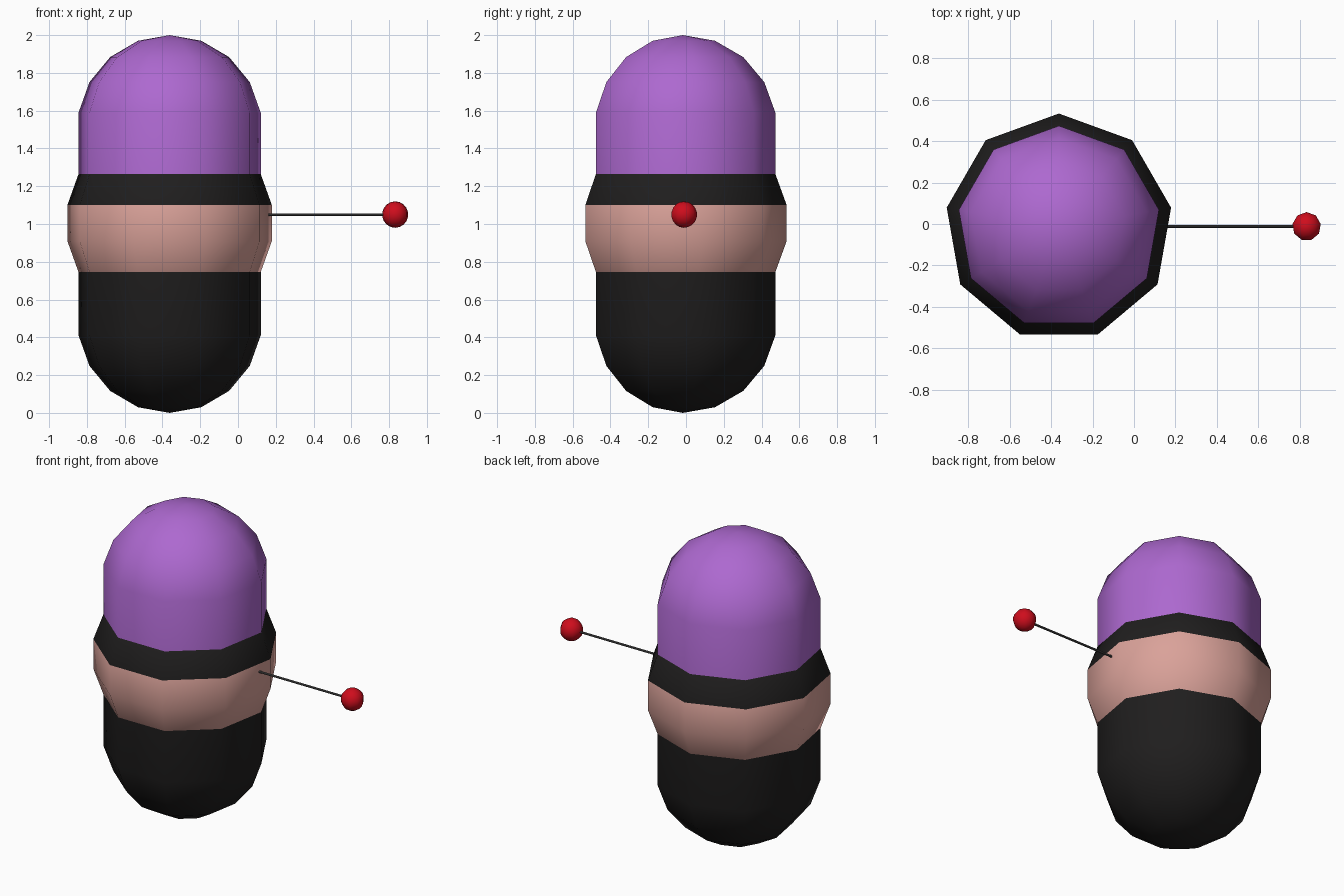
import bpy
from math import sin, cos, pi, radians

if "Cube" in bpy.data.objects:
    bpy.data.objects.remove(bpy.data.objects["Cube"])

SIDES = 9
CX, CY = -0.362, -0.0166


def material(name, rgb):
    m = bpy.data.materials.new(name)
    m.diffuse_color = (*rgb, 1)
    m.use_nodes = True
    m.node_tree.nodes["Principled BSDF"].inputs["Base Color"].default_value = m.diffuse_color
    return m


purple = material("purple", (0.42, 0.14, 0.63))
black = material("black", (0.014, 0.013, 0.013))
skin = material("skin", (0.70, 0.36, 0.32))
red = material("red", (0.62, 0.004, 0.012))
grey = material("dark_grey", (0.08, 0.08, 0.08))


def lathe(name, profile, centre, mats, pick=lambda z: 0):
    """Spin (radius, z) pairs, listed bottom to top, into a nine-sided smooth solid."""
    verts, rings, faces, idx = [], [], [], []
    for r, z in profile:
        ring = []
        for i in range(SIDES if r > 1e-6 else 1):
            a = pi / 2 + 2 * pi * i / SIDES
            ring.append(len(verts))
            verts.append((centre[0] + r * cos(a), centre[1] + r * sin(a), z))
        rings.append(ring)
    for k, (lo, hi) in enumerate(zip(rings, rings[1:])):
        zmid = (profile[k][1] + profile[k + 1][1]) / 2
        for i in range(SIDES):
            j = (i + 1) % SIDES
            quad = [lo[i % len(lo)], lo[j % len(lo)], hi[j % len(hi)], hi[i % len(hi)]]
            faces.append(list(dict.fromkeys(quad)))
            idx.append(pick(zmid))
    me = bpy.data.meshes.new(name)
    me.from_pydata(verts, [], faces)
    for m in mats:
        me.materials.append(m)
    for p, n in zip(me.polygons, idx):
        p.material_index = n
        p.use_smooth = True
    ob = bpy.data.objects.new(name, me)
    bpy.context.collection.objects.link(ob)
    return ob


def arc(radius, zc, lats):
    return [(radius * cos(radians(a)) if abs(a) < 90 else 0,
             zc + radius * sin(radians(a))) for a in lats]


LATS = [-90, -70, -50, -30, -10, 10, 30, 50, 70, 90]
R, MID = 0.4975, 1.0025
WAIST = R * cos(radians(10))

# lower and upper halves of the capsule body
lathe("lower_body", arc(R, R, LATS[:5]) + [(WAIST, MID)], (CX, CY), [black])
lathe("cap", [(WAIST, MID)] + arc(R, 2 - R, LATS[5:]), (CX, CY), [purple])

# wider ball showing as a face with a dark band above it
lathe("face_and_band", arc(0.5575, 1.005, LATS), (CX, CY), [skin, black],
      lambda z: 1 if z > 1.1 else 0)

# thin rod and the ball at its end
bpy.ops.mesh.primitive_cylinder_add(vertices=9, radius=0.007, depth=0.73,
                                    location=(0.465, CY + 0.005, 1.05),
                                    rotation=(0, pi / 2, 0))
rod = bpy.context.object
rod.name = "rod"
rod.data.materials.append(grey)
bpy.ops.object.shade_smooth_by_angle()
lathe("rod_ball", arc(0.07, 1.05, LATS), (0.832, CY + 0.005), [red])
